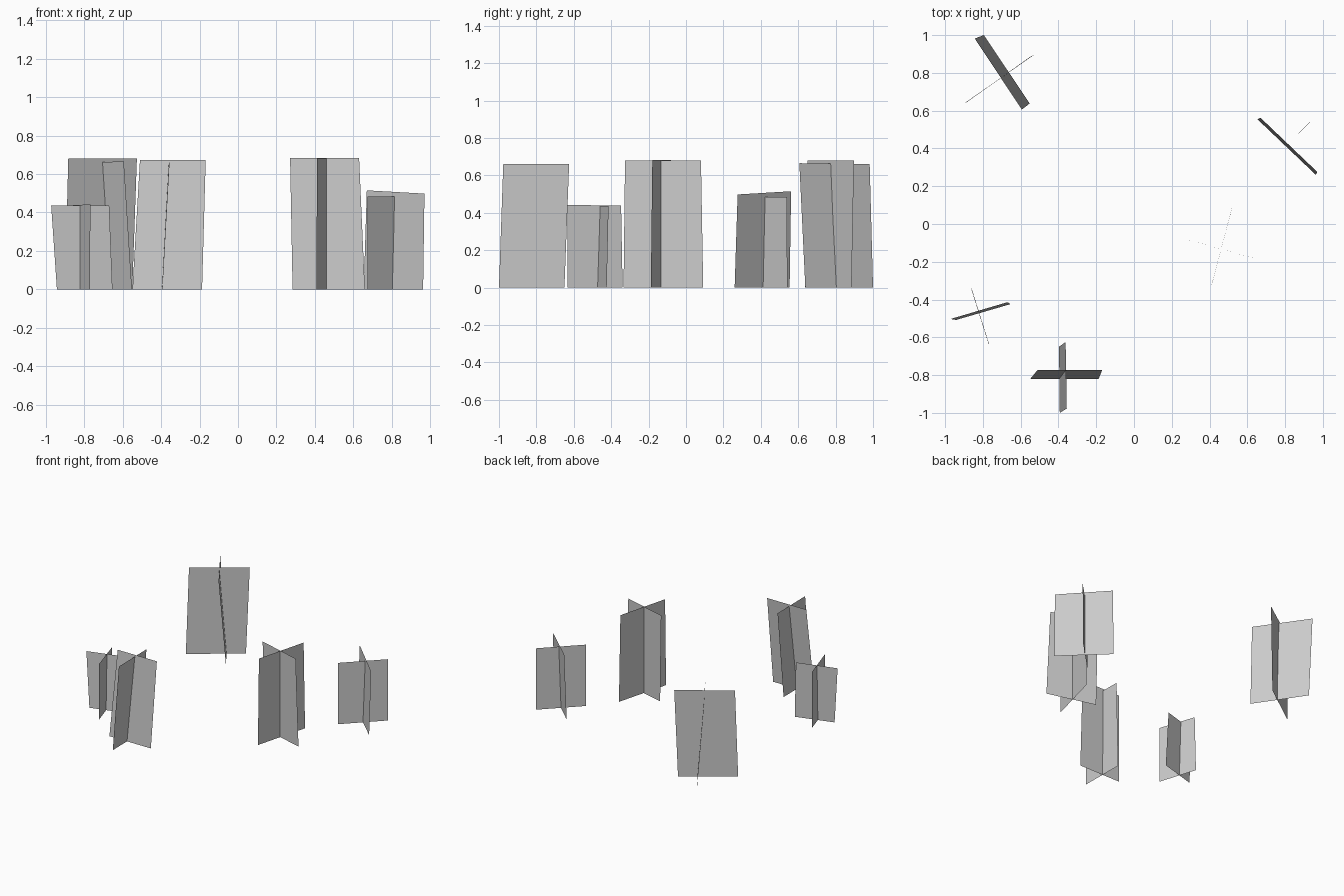
import bpy

# Each blade card: two bottom corners (x, y), two top corners (x, y), two top heights
CLUMPS = {
    "back_left_clump": [
        ((-.90, .635), (-.55, .885), (-.883, .65), (-.526, .898), .68, .68),
        ((-.795, 1.0), (-.552, .638), (-.843, .982), (-.594, .606), .66, .665),
    ],
    "back_right_clump": [
        ((.654, .554), (.963, .26), (.67, .562), (.97, .276), .515, .498),
        ((.674, .283), (.932, .542), (.674, .283), (.932, .54), .484, .484),
    ],
    "right_clump": [
        ((.284, -.083), (.66, -.188), (.271, -.079), (.63, -.18), .683, .683),
        ((.408, -.334), (.521, .092), (.411, -.326), (.517, .08), .68, .68),
    ],
    "left_clump": [
        ((-.942, -.508), (-.653, -.424), (-.972, -.503), (-.67, -.414), .437, .437),
        ((-.77, -.634), (-.863, -.339), (-.768, -.634), (-.858, -.347), .442, .438),
    ],
    "front_clump": [
        ((-.549, -.82), (-.187, -.82), (-.51, -.772), (-.168, -.772), .674, .674),
        ((-.393, -1.0), (-.397, -.65), (-.356, -.977), (-.362, -.625), .661, .661),
    ],
}


def crossed_cards(name, cards):
    """One clump made of flat upright cards that cross each other."""
    verts, faces = [], []
    for b0, b1, t0, t1, z0, z1 in cards:
        n = len(verts)
        verts += [(*b0, 0), (*b1, 0), (*t1, z1), (*t0, z0)]
        faces.append((n, n + 1, n + 2, n + 3))
    mesh = bpy.data.meshes.new(name)
    mesh.from_pydata(verts, [], faces)
    mesh.update()
    bpy.context.collection.objects.link(bpy.data.objects.new(name, mesh))


for clump_name, clump_cards in CLUMPS.items():
    crossed_cards(clump_name, clump_cards)
